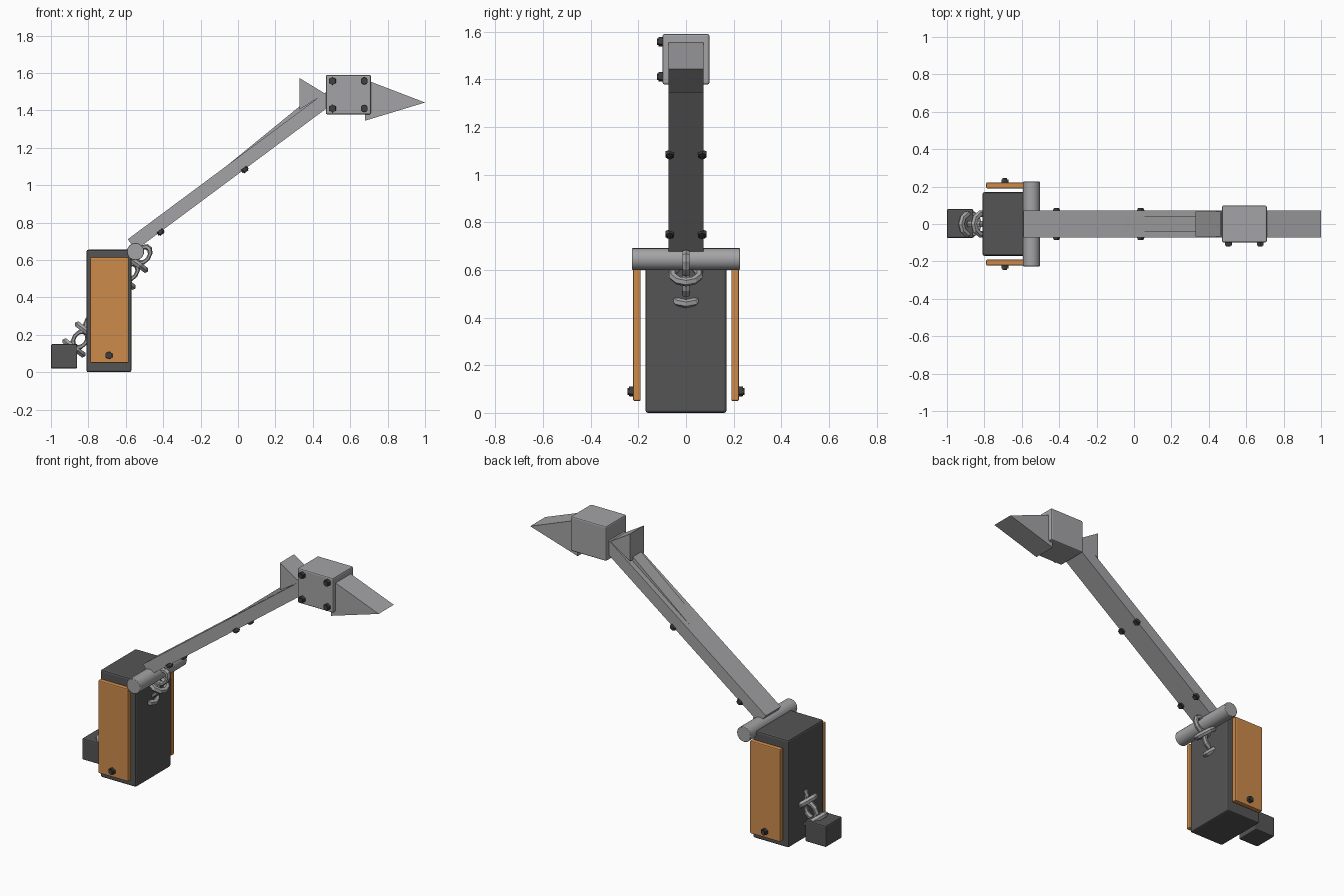
import bpy, math
from mathutils import Vector, Matrix

cube = bpy.data.objects.get("Cube")
if cube:
    bpy.data.objects.remove(cube, do_unlink=True)


def material(name, rgb, rough=0.6):
    m = bpy.data.materials.new(name)
    m.use_nodes = True
    m.diffuse_color = (*rgb, 1)
    node = m.node_tree.nodes["Principled BSDF"]
    node.inputs["Base Color"].default_value = (*rgb, 1)
    node.inputs["Roughness"].default_value = rough
    return m


METAL = material("steel grey", (0.37, 0.37, 0.38))
DARK = material("charcoal", (0.09, 0.09, 0.09))
ORANGE = material("orange", (0.61, 0.26, 0.07))
BOLT = material("dark bolt", (0.05, 0.05, 0.053))


def finish(obj, name, mat, bevel=0.0):
    obj.name = name
    obj.data.materials.append(mat)
    if bevel:
        mod = obj.modifiers.new("edge bevel", 'BEVEL')
        mod.width = bevel
        mod.segments = 2
        mod.limit_method = 'ANGLE'
    return obj


def box(name, mat, x, y, z, bevel=0.008):
    """Box from its (low, high) limits on each axis."""
    centre = [(a + b) / 2 for a, b in (x, y, z)]
    bpy.ops.mesh.primitive_cube_add(size=1, location=centre)
    obj = bpy.context.object
    obj.data.transform(Matrix.Diagonal([b - a for a, b in (x, y, z)] + [1]))
    return finish(obj, name, mat, bevel)


def cylinder(name, mat, centre, axis, radius, depth, sides, bevel=0.0):
    bpy.ops.mesh.primitive_cylinder_add(vertices=sides, radius=radius, depth=depth, location=centre)
    obj = bpy.context.object
    obj.rotation_euler = Vector(axis).to_track_quat('Z', 'Y').to_euler()
    return finish(obj, name, mat, bevel)


def bolt(name, base, axis):
    """Hexagonal head with a smaller cap, standing on a surface."""
    base, axis = Vector(base), Vector(axis).normalized()
    cylinder(name, BOLT, base + axis * 0.005, axis, 0.021, 0.02, 6, 0.002)
    cylinder(name + "_cap", BOLT, base + axis * 0.015, axis, 0.014, 0.012, 6)


def prism(name, mat, profile, half_width):
    """Side profile in x and z, extruded across y."""
    n = len(profile)
    verts = [(x, s * half_width, z) for s in (-1, 1) for x, z in profile]
    faces = [tuple(range(n)), tuple(range(2 * n - 1, n - 1, -1))]
    faces += [((i + 1) % n, i, n + i, n + (i + 1) % n) for i in range(n)]
    mesh = bpy.data.meshes.new(name)
    mesh.from_pydata(verts, [], faces)
    obj = bpy.data.objects.new(name, mesh)
    bpy.context.collection.objects.link(obj)
    bpy.context.view_layer.objects.active = obj
    bpy.ops.object.select_all(action='DESELECT')
    obj.select_set(True)
    bpy.ops.object.mode_set(mode='EDIT')
    bpy.ops.mesh.select_all(action='SELECT')
    bpy.ops.mesh.normals_make_consistent(inside=False)
    bpy.ops.object.mode_set(mode='OBJECT')
    return finish(obj, name, mat)


# Body, side panels and hanging weight
box("body", DARK, (-0.81, -0.57), (-0.17, 0.17), (0, 0.655), 0.01)
box("weight", DARK, (-1.0, -0.86), (-0.075, 0.08), (0.02, 0.15), 0.007)
for side, label in ((-1, "right"), (1, "left")):
    y = sorted((side * 0.19, side * 0.222))
    box(label + "_panel", ORANGE, (-0.79, -0.585), y, (0.05, 0.615), 0.006)
    bolt(label + "_panel_bolt", (-0.69, side * 0.224, 0.09), (0, side, 0))

# Pivot bar
bar = cylinder("pivot_bar", METAL, (-0.548, 0, 0.645), (0, 1, 0), 0.046, 0.452, 24, 0.003)
bpy.ops.object.shade_smooth_by_angle(angle=math.radians(35))

# Arm
start, end = Vector((-0.568, 0, 0.682)), Vector((0.49, 0, 1.468))
along = (end - start).normalized()
down = Vector((along.z, 0, -along.x))
thick = 0.036
corners = [start - down * thick, start + down * thick, end + down * thick, end - down * thick]
arm = prism("arm", METAL, [(p.x, p.z) for p in corners], 0.073)

# Bolts along the lower edges of the arm
for x in (-0.43, 0.02):
    centre = start + along * ((x - start.x) / along.x) + down * (thick + 0.002)
    for side, label in ((-1, "right"), (1, "left")):
        bolt(label + "_arm_bolt", (centre.x - 0.01, side * 0.068, centre.z), down)

# Stiffening rib and fin on top of the arm
prism("arm_rib", METAL, [(-0.12, 1.055), (0.34, 1.43), (0.46, 1.49), (0.38, 1.40)], 0.04)
prism("fin", METAL, [(0.33, 1.572), (0.33, 1.405), (0.465, 1.49)], 0.068)

# Head block, blade and head bolts
box("head", METAL, (0.47, 0.71), (-0.098, 0.098), (1.378, 1.59), 0.008)
prism("blade", METAL, [(0.68, 1.345), (0.68, 1.555), (0.71, 1.553), (1.0, 1.442)], 0.073)
for x in (0.505, 0.675):
    for z in (1.41, 1.557):
        bolt("head_bolt", (x, -0.1, z), (0, -1, 0))

# Chain running from the pivot through the body to the weight
first, step = Vector((-0.877, 0, 0.13)), Vector((0.067, 0, 0.0905))
chain_dir = step.normalized()
tilt = math.atan2(chain_dir.x, chain_dir.z)
for i in range(6):
    for upright in (False, True):
        bpy.ops.mesh.primitive_torus_add(
            major_segments=10, minor_segments=6, major_radius=0.057, minor_radius=0.018,
            location=first + step * (i + (0.5 if upright else 0)))
        link = finish(bpy.context.object, "chain_link", METAL)
        if upright:
            link.data.transform(Matrix.Rotation(math.pi / 2, 4, 'X') @ Matrix.Diagonal((0.6, 0.85, 1, 1)))
        link.rotation_euler = (0, tilt, 0)
